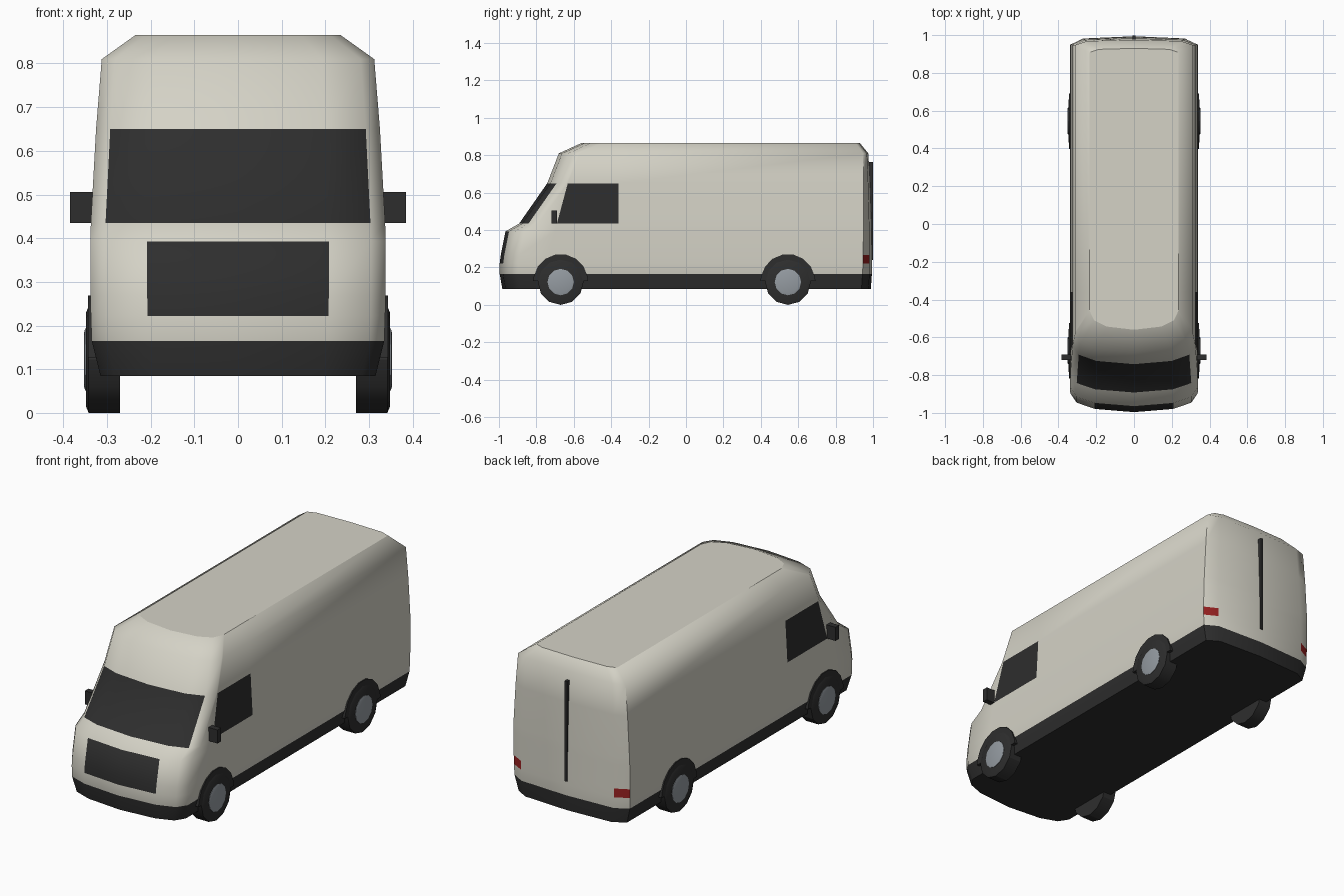
import bpy, bmesh
from math import pi, cos, sin, radians

cube = bpy.data.objects.get("Cube")
if cube:
    bpy.data.objects.remove(cube, do_unlink=True)


def material(name, rgb):
    m = bpy.data.materials.new(name)
    m.use_nodes = True
    m.diffuse_color = (*rgb, 1)
    m.node_tree.nodes["Principled BSDF"].inputs["Base Color"].default_value = (*rgb, 1)
    return m


PAINT = material("warm white paint", (0.66, 0.645, 0.565))
DARK = material("black trim", (0.027, 0.027, 0.027))
RED = material("tail light red", (0.32, 0.015, 0.015))
METAL = material("hub grey", (0.30, 0.33, 0.36))


def make_object(name, bm, mats, smooth=None):
    bmesh.ops.recalc_face_normals(bm, faces=bm.faces)
    mesh = bpy.data.meshes.new(name)
    bm.to_mesh(mesh)
    bm.free()
    for m in mats:
        mesh.materials.append(m)
    ob = bpy.data.objects.new(name, mesh)
    bpy.context.collection.objects.link(ob)
    if smooth:
        bpy.ops.object.select_all(action="DESELECT")
        ob.select_set(True)
        bpy.context.view_layer.objects.active = ob
        bpy.ops.object.shade_smooth_by_angle(angle=radians(smooth))
    return ob


def box(name, x, y, z, mat):
    bm = bmesh.new()
    bmesh.ops.create_cube(bm, size=1)
    for v in bm.verts:
        v.co = [a + (b - a) * (c + 0.5) for (a, b), c in zip((x, y, z), v.co)]
    return make_object(name, bm, [mat])


def prism_x(name, outline, sections, mat, smooth=None):
    """Loft a (y, z) outline along x; sections are (x, scale, centre y, centre z)."""
    bm = bmesh.new()
    rings = [[bm.verts.new((x, cy + s * y, cz + s * z)) for y, z in outline]
             for x, s, cy, cz in sections]
    n = len(outline)
    for a, b in zip(rings, rings[1:]):
        for i in range(n):
            bm.faces.new((a[i], a[(i + 1) % n], b[(i + 1) % n], b[i]))
    bm.faces.new(rings[0])
    bm.faces.new(rings[-1])
    return make_object(name, bm, [mat], smooth)


# Body shell: stacked horizontal rings (height, half width, nose y, tail y, tail corner inset)
LEVELS = [
    (0.085, 0.315, -0.982, 0.988, 0.05),
    (0.165, 0.335, -0.996, 0.994, 0.05),
    (0.222, 0.337, -0.996, 0.994, 0.048),
    (0.268, 0.338, -0.990, 0.993, 0.047),
    (0.393, 0.338, -0.965, 0.991, 0.042),
    (0.435, 0.337, -0.892, 0.990, 0.040),
    (0.650, 0.325, -0.742, 0.983, 0.034),
    (0.810, 0.312, -0.680, 0.975, 0.028),
    (0.865, 0.235, -0.560, 0.930, 0.022),
]


def half_ring(z, w, front, back, inset):
    pillar = max(front + 0.11, -0.69 + (z - 0.435) * 0.25)
    return [(0, front), (0.615 * w, front + 0.017), (0.9 * w, front + 0.05),
            (w, front + 0.1), (w, pillar), (w, -0.36),
            (w, back - inset), (0.8 * w, back - 0.25 * inset), (0, back)]


bm = bmesh.new()
rings = []
for level in LEVELS:
    half = half_ring(*level)
    full = half + [(-x, y) for x, y in half[-2:0:-1]]
    rings.append([bm.verts.new((x, y, level[0])) for x, y in full])
count = len(rings[0])
for k in range(len(rings) - 1):
    z = LEVELS[k][0]
    for i in range(count):
        j = (i + 1) % count
        f = bm.faces.new((rings[k][i], rings[k][j], rings[k + 1][j], rings[k + 1][i]))
        strip = min(i, count - 1 - i)
        windscreen = z == 0.435 and strip < 2
        side_window = z == 0.435 and strip == 4
        grille = 0.2 < z < 0.39 and strip == 0
        if z < 0.1 or windscreen or side_window or grille:
            f.material_index = 1
        elif z == 0.222 and strip == 6:
            f.material_index = 2
floor = bm.faces.new(rings[0])
floor.material_index = 1
bm.faces.new(rings[-1])
body = make_object("van_body", bm, [PAINT, DARK, RED], smooth=55)
for f in body.data.polygons:
    if abs(f.normal.z) > 0.99:
        f.use_smooth = False

# Seam between the rear doors
box("rear_door_seam", (-0.007, 0.007), (0.972, 0.999), (0.24, 0.765), DARK)

# Wheels, arches and mirrors on both sides
R = 0.122
tyre = [(R * cos(2 * pi * i / 12 + pi / 2), R * sin(2 * pi * i / 12 + pi / 2)) for i in range(12)]
hub = [(0.58 * y, 0.58 * z) for y, z in tyre]
arch = [(0.147 * cos(pi * (i + 0.5) / 8), 0.15 * sin(pi * (i + 0.5) / 8)) for i in range(8)]
arch = [(0.147, 0.005)] + arch + [(-0.147, 0.005)]

for side, s in (("left", 1), ("right", -1)):
    for end, y in (("front", -0.67), ("rear", 0.545)):
        label = f"{end}_{side}"
        prism_x(label + "_tyre", tyre,
                [(s * 0.27, 1, y, R), (s * 0.342, 1, y, R), (s * 0.348, 0.88, y, R)], DARK, 30)
        prism_x(label + "_hub", hub,
                [(s * 0.33, 1, y, R), (s * 0.35, 1, y, R), (s * 0.353, 0.85, y, R)], METAL, 30)
        prism_x(label + "_arch", arch,
                [(s * 0.27, 1, y, R), (s * 0.343, 1, y, R)], DARK, 30)
    box(side + "_mirror", sorted((s * 0.325, s * 0.385)), (-0.72, -0.69), (0.435, 0.506), DARK)
